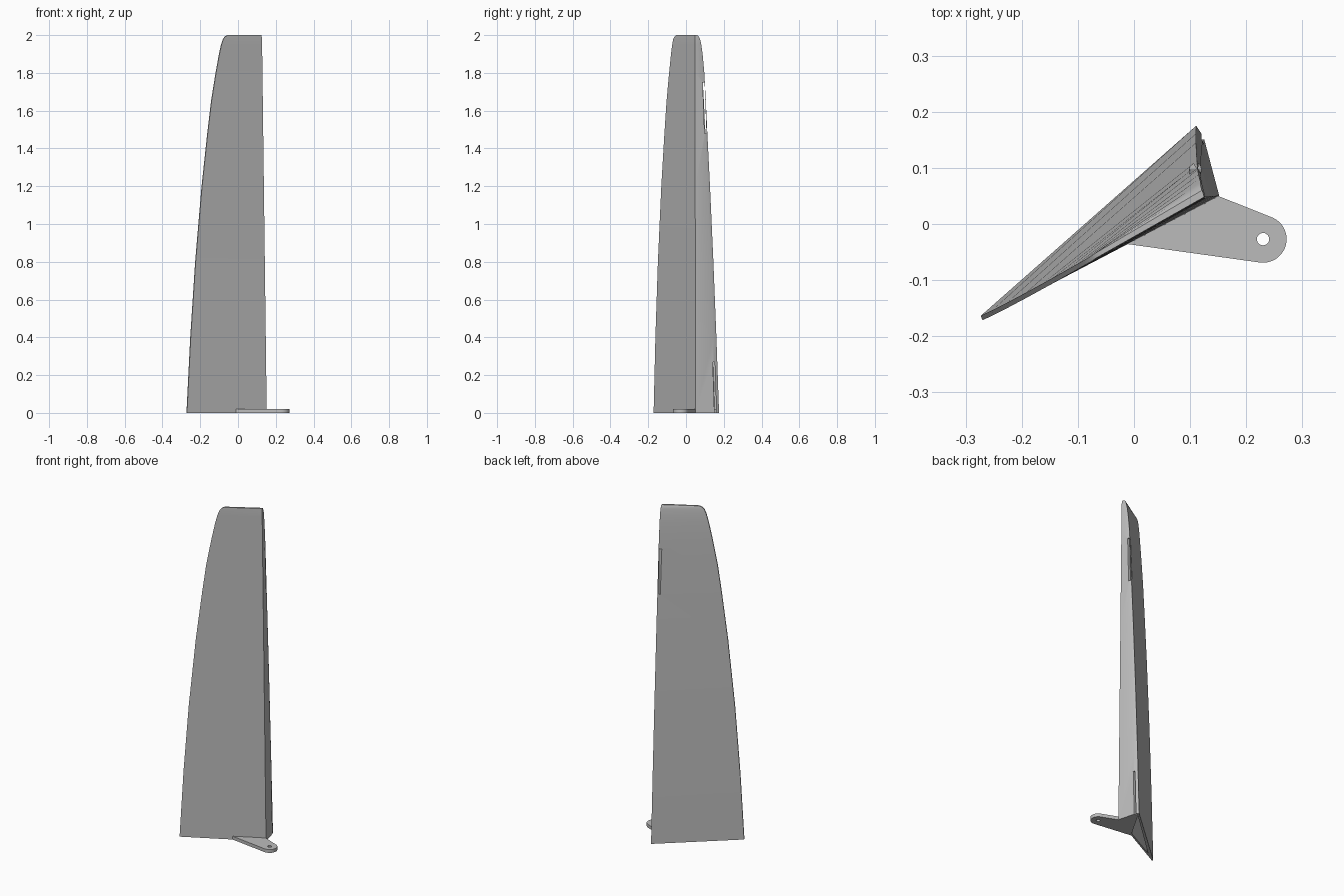
import bpy, bmesh, math
from mathutils import Vector

cube = bpy.data.objects.get("Cube")
if cube:
    bpy.data.objects.remove(cube, do_unlink=True)

grey = bpy.data.materials.new("plain_grey")
grey.use_nodes = True
colour = (0.5, 0.5, 0.5, 1)
grey.diffuse_color = colour
grey.node_tree.nodes["Principled BSDF"].inputs["Base Color"].default_value = colour


def loft(name, rings):
    """Skin a stack of equal rings and cap both ends."""
    bm = bmesh.new()
    loops = [[bm.verts.new(p) for p in ring] for ring in rings]
    n = len(loops[0])
    for a, b in zip(loops, loops[1:]):
        for i in range(n):
            j = (i + 1) % n
            bm.faces.new((a[i], a[j], b[j], b[i]))
    bm.faces.new(loops[0][::-1])
    bm.faces.new(loops[-1])
    bmesh.ops.recalc_face_normals(bm, faces=bm.faces)
    mesh = bpy.data.meshes.new(name)
    bm.to_mesh(mesh)
    bm.free()
    mesh.materials.append(grey)
    obj = bpy.data.objects.new(name, mesh)
    bpy.context.collection.objects.link(obj)
    return obj


def cut(obj, cutter):
    """Subtract a helper solid, then discard it."""
    cutter.hide_render = True
    mod = obj.modifiers.new("cut", 'BOOLEAN')
    mod.operation, mod.object, mod.solver = 'DIFFERENCE', cutter, 'EXACT'
    bpy.context.view_layer.objects.active = obj
    bpy.ops.object.modifier_apply(modifier=mod.name)
    bpy.data.objects.remove(cutter, do_unlink=True)


def finish(obj):
    bpy.ops.object.select_all(action='DESELECT')
    obj.select_set(True)
    bpy.context.view_layer.objects.active = obj
    bpy.ops.object.shade_smooth_by_angle(angle=math.radians(30))


# Height, trailing edge x, rear corner y
profile = [(0, -.27, .175), (.4, -.25, .161), (.8, -.224, .145), (1.2, -.19, .127),
           (1.48, -.16, .113), (1.65, -.14, .105), (1.8, -.116, .097), (1.9, -.098, .088),
           (1.95, -.087, .081), (1.98, -.077, .074), (1.993, -.067, .068), (2, -.052, .06)]


def corners(row):
    """Front corner, rear corner and trailing edge of one wedge section."""
    z, tip_x, rear_y = row
    front = Vector((.152 - .0125 * z, .05 - .001 * z, z))
    if z > 1.99:
        front.x -= .002
    rear = Vector((front.x - (rear_y - front.y) * .33, rear_y, z))
    tip = Vector((tip_x, front.y - (.525 + .02 * z) * (front.x - tip_x), z))
    return front, rear, tip


def section(row):
    front, rear, tip = corners(row)
    shoulder = front.lerp(rear, .83) + Vector((.006, .002, 0)) * (rear - front).length / .13
    return [tip, front, shoulder, rear, tip + Vector((-.003, .008, 0))]


def inner_section(row, wall, z=None):
    """Triangle inset by the wall thickness around its incentre."""
    a, b, c = corners(row)
    la, lb, lc = (b - c).length, (a - c).length, (a - b).length
    total = la + lb + lc
    centre = (a * la + b * lb + c * lc) / total
    radius = (b - a).cross(c - a).length / total
    ring = [centre.lerp(p, 1 - wall / radius) for p in (a, b, c)]
    if z is not None:
        for p in ring:
            p.z = z
    return ring


# Hollow tapered blade, open underneath
blade = loft("blade", [section(r) for r in profile])
cavity = [inner_section(profile[0], .01, -.02)] + [inner_section(r, .01) for r in profile[:7]]
cut(blade, loft("cavity_cutter", cavity))

# Two narrow slots beside the rear corner
for low, high in ((0, .27), (1.48, 1.75)):
    rings = []
    for z in (low, high):
        rear_y = .175 - .042 * z
        row = (z, 0, rear_y)
        front, rear, tip = corners(row)
        p = front.lerp(rear, .85)
        height = -.02 if z == 0 else z
        rings.append([(p.x + sx * .016, p.y + sy * .005, height)
                      for sx, sy in ((-1, -1), (1, -1), (1, 1), (-1, 1))])
    cut(blade, loft("slot_cutter", rings))
finish(blade)


# Mounting plate with a rounded lug
def arc(cx, cy, r, start, end, steps):
    return [(cx + r * math.cos(math.radians(start + (end - start) * i / steps)),
             cy + r * math.sin(math.radians(start + (end - start) * i / steps)))
            for i in range(steps + 1)]


def prism(name, outline, low, high):
    return loft(name, [[(x, y, z) for x, y in outline] for z in (low, high)])


outline = [(.108, .165), (-.01, -.036), *arc(.23, -.027, .042, -97, 65, 20), (.15, .05)]
plate = prism("mounting_plate", outline, 0, .02)
cut(plate, prism("bolt_hole_cutter", arc(.23, -.027, .011, 0, 345, 23), -.02, .04))
finish(plate)
